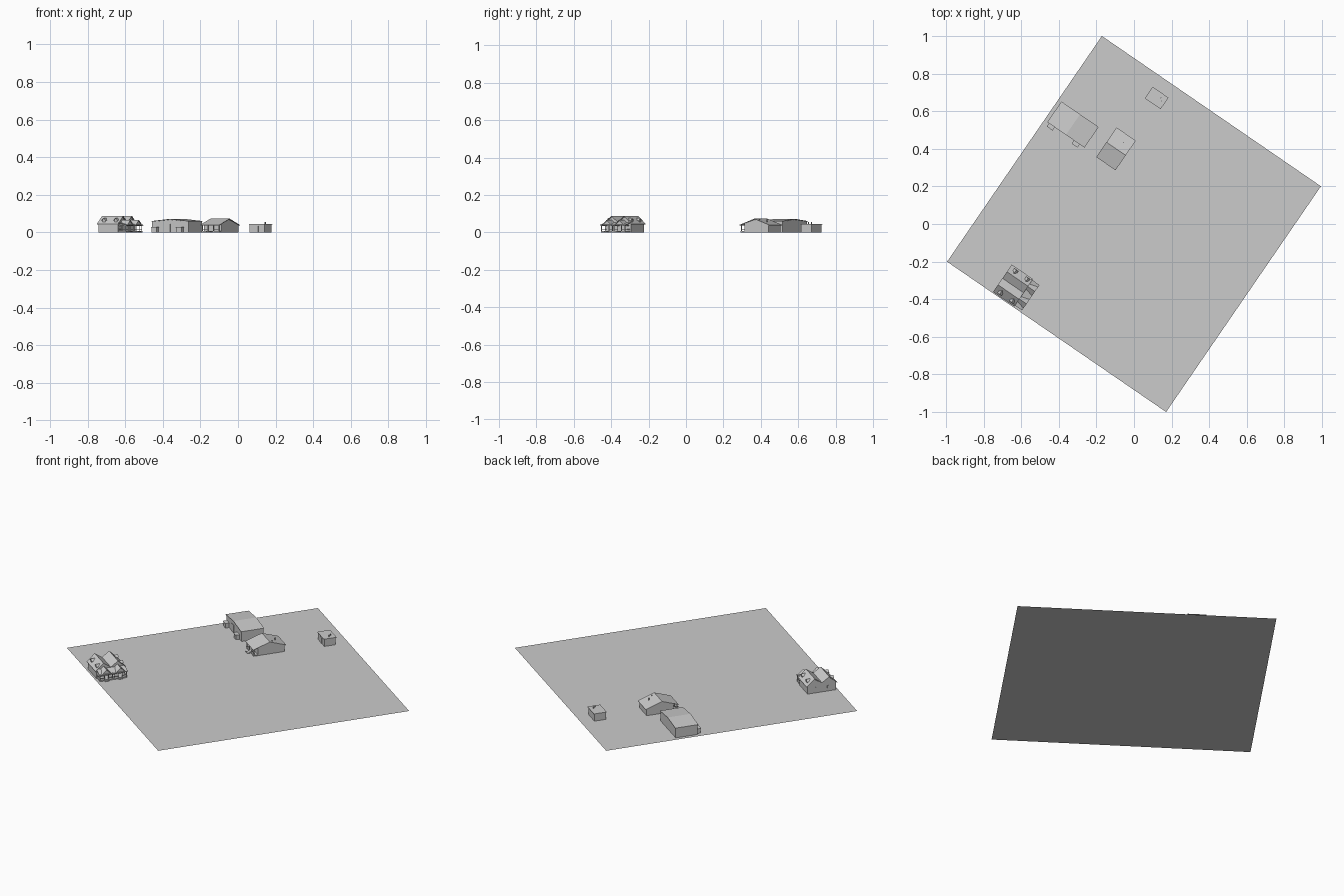
import bpy, bmesh, math
from mathutils import Matrix, Vector

if "Cube" in bpy.data.objects:
    bpy.data.objects.remove(bpy.data.objects["Cube"])

# The whole site is turned; everything is modelled in site axes u, v, z
SITE = Matrix.Rotation(math.radians(-34.45), 4, 'Z')


def finish(name, bm):
    bmesh.ops.recalc_face_normals(bm, faces=bm.faces[:])
    bm.transform(SITE)
    me = bpy.data.meshes.new(name)
    bm.to_mesh(me)
    bm.free()
    ob = bpy.data.objects.new(name, me)
    bpy.context.collection.objects.link(ob)
    return ob


def box(name, u0, u1, v0, v1, z0, z1):
    bm = bmesh.new()
    m = Matrix.Translation(((u0 + u1) / 2, (v0 + v1) / 2, (z0 + z1) / 2))
    bmesh.ops.create_cube(bm, size=1, matrix=m @ Matrix.Diagonal((u1 - u0, v1 - v0, z1 - z0, 1)))
    return finish(name, bm)


def prism(name, axis, profile, a, b):
    """Extrude a (side, z) profile along 'u' or 'v' from a to b."""
    bm = bmesh.new()
    at = (lambda s, z, t: (t, s, z)) if axis == 'u' else (lambda s, z, t: (s, t, z))
    f = bm.faces.new([bm.verts.new(at(s, z, a)) for s, z in profile])
    r = bmesh.ops.extrude_face_region(bm, geom=[f])
    d = Vector(at(0, 0, b - a))
    bmesh.ops.translate(bm, vec=d, verts=[g for g in r['geom'] if isinstance(g, bmesh.types.BMVert)])
    return finish(name, bm)


def roof(name, axis, line, a, b, t=0.003):
    """Thin roof sheet that follows a (side, z) line."""
    return prism(name, axis, line + [(s, z - t) for s, z in reversed(line)], a, b)


# Ground sheet
bm = bmesh.new()
bmesh.ops.create_grid(bm, x_segments=1, y_segments=1, size=1, matrix=Matrix.Diagonal((0.7065, 0.728, 1, 1)))
finish("ground", bm)

# ---- Twin-gabled house ----
C = -0.634
U0, U1, U2 = -0.414, -0.277, -0.231
prism("house_walls", 'u', [(C - .082, 0), (C + .082, 0), (C + .082, .047), (C + .042, .082),
                           (C, .053), (C - .042, .082), (C - .082, .047)], U0 + .005, U1 - .006)
roof("house_roof", 'u', [(C - .0885, .045), (C - .042, .087), (C, .057), (C + .042, .087), (C + .0885, .045)],
     U0, U1)
box("porch_floor", U1 - .006, U2 - .004, C - .078, C + .078, 0, .007)
roof("porch_roof", 'v', [(U1 - .006, .053), (U2, .040)], C - .082, C + .082)

for s in (-1, 1):
    # Roof dormers on the outer slopes
    for i, u in enumerate((-0.378, -0.302)):
        tag = f"{'left' if s < 0 else 'right'}_{i}"
        a, b = sorted((C + s * .053, C + s * .076))
        prism("dormer_" + tag, 'v', [(u - .009, .052), (u + .009, .052), (u + .009, .066),
                                     (u, .074), (u - .009, .066)], a, b)
        a, b = sorted((C + s * .052, C + s * .079))
        roof("dormer_roof_" + tag, 'v', [(u - .013, .064), (u, .076), (u + .013, .064)], a, b, .002)
    # Entry gable, steps and door for each half
    w = C + s * .040
    prism("entry_gable", 'u', [(w - .024, .040), (w + .024, .040), (w, .062)], U1 - .007, U2 - .004)
    roof("entry_gable_roof", 'u', [(w - .031, .038), (w, .066), (w + .031, .038)], U1 - .007, U2)
    box("entry_steps", U2 - .004, U2 + .006, w - .012, w + .012, 0, .004)
    box("entry_door", U1 - .006, U1 - .004, w - .007, w + .007, .007, .034)
    # Porch posts
    for dv in (.005, .028, .052, .076):
        v = C + s * dv
        box("porch_post", U2 - .008, U2 - .005, v - .0015, v + .0015, .007, .042)
    # Railings beside the entries
    for d0, d1 in ((.005, .028), (.052, .076)):
        a, b = sorted((C + s * d0, C + s * d1))
        box("porch_rail", U2 - .0075, U2 - .0055, a, b, .015, .018)
    box("side_rail", U1 - .006, U2 - .006, C + s * .076 - .001, C + s * .076 + .001, .015, .018)
    # Window on the back gable
    box("back_window", U0 + .004, U0 + .006, w - .008, w + .008, .018, .034)

# ---- Wide hall with a shallow roof ----
prism("hall_walls", 'v', [(-.684, 0), (-.450, 0), (-.450, .057), (-.567, .068), (-.684, .057)], .189, .316)
roof("hall_roof", 'v', [(-.687, .060), (-.567, .072), (-.447, .060)], .186, .319)
for u in (-.657, -.497):
    box("hall_entry", u - .016, u + .016, .168, .190, 0, .026)
    box("hall_entry_cap", u - .019, u + .019, .165, .190, .026, .029)
box("hall_door", -.602, -.566, .1875, .190, 0, .045)

# ---- Cottage with a front porch ----
prism("cottage_walls", 'u', [(.208, 0), (.364, 0), (.364, .041), (.276, .068), (.208, .047)], -.362, -.248)
roof("cottage_roof", 'u', [(.180, .040), (.276, .073), (.371, .040)], -.367, -.243)
box("cottage_porch_floor", -.362, -.248, .184, .209, 0, .006)
box("cottage_steps", -.318, -.292, .164, .184, 0, .004)
for u in (-.359, -.322, -.288, -.251):
    box("cottage_post", u - .002, u + .002, .186, .190, .006, .042)
for a, b in ((-.359, -.322), (-.288, -.251)):
    box("cottage_rail", a, b, .187, .189, .016, .019)
box("cottage_door", -.312, -.298, .2065, .209, .006, .036)
for u, v in ((-.292, .325), (-.262, .296)):
    box("cottage_vent", u - .002, u + .002, v - .002, v + .002, .050, .071)

# ---- Small shed ----
prism("shed_walls", 'u', [(.588, 0), (.654, 0), (.654, .042), (.588, .042)], -.328, -.232)
box("shed_roof", -.331, -.229, .584, .658, .042, .045)
for u, v in ((-.262, .634), (-.250, .622)):
    box("shed_flue", u - .002, u + .002, v - .002, v + .002, .044, .055)
box("shed_door", -.290, -.272, .5865, .589, 0, .034)
